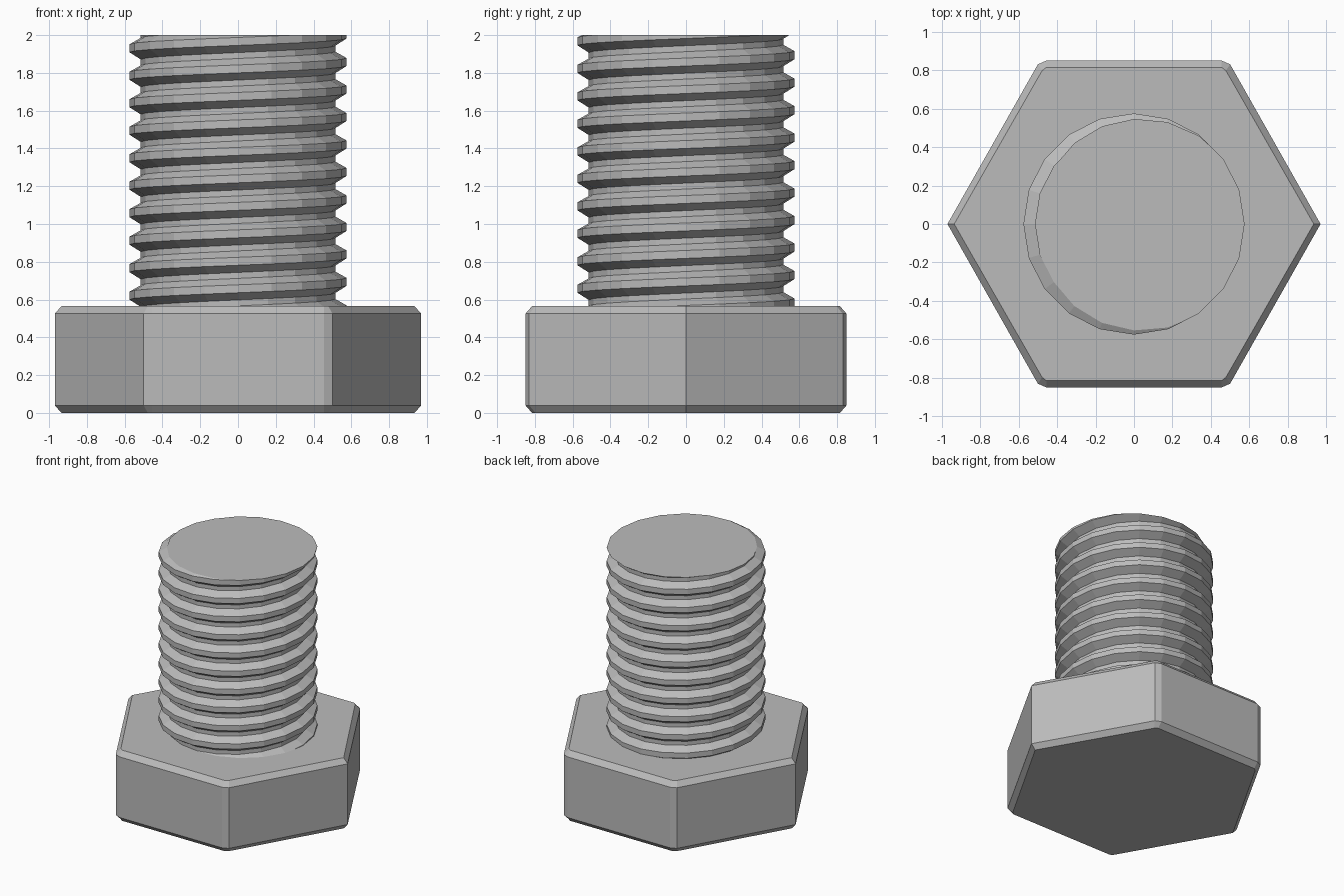
import bpy, bmesh
from math import cos, sin, tau

cube = bpy.data.objects.get("Cube")
if cube:
    bpy.data.objects.remove(cube)

steel = bpy.data.materials.new("grey_steel")
steel.use_nodes = True
GREY = (0.5, 0.5, 0.5, 1)
steel.diffuse_color = GREY
steel.node_tree.nodes["Principled BSDF"].inputs["Base Color"].default_value = GREY

HEAD_TOP, TOP = 0.565, 2.0
SEGMENTS, PITCH = 20, 0.1455


def add_object(name, bm):
    bmesh.ops.recalc_face_normals(bm, faces=bm.faces)
    mesh = bpy.data.meshes.new(name)
    bm.to_mesh(mesh)
    bm.free()
    mesh.materials.append(steel)
    obj = bpy.data.objects.new(name, mesh)
    bpy.context.collection.objects.link(obj)


# Hexagonal head with chamfered rims and small corner cuts
def hex_ring(bm, tip, corner, flat, z):
    quarter = [(tip, 0), corner, flat]
    half = quarter + [(-x, y) for x, y in reversed(quarter)]
    outline = half + [(x, -y) for x, y in reversed(half[1:-1])]
    return [bm.verts.new((x, y, z)) for x, y in outline]


outer = (0.97, (0.5, 0.83), (0.455, 0.85))
inner = (0.935, (0.478, 0.797), (0.455, 0.815))
bm = bmesh.new()
rings = [hex_ring(bm, *shape, z) for shape, z in
         ((inner, 0), (outer, 0.04), (outer, HEAD_TOP - 0.04), (inner, HEAD_TOP))]
for low, high in zip(rings, rings[1:]):
    for i in range(len(low)):
        bm.faces.new((low[i - 1], low[i], high[i], high[i - 1]))
bm.faces.new(rings[0])
bm.faces.new(rings[-1])
add_object("hex_head", bm)

# Right-handed threaded shank: one tooth profile swept along a helix
ROOT, CREST = 0.515, 0.575
tooth = ((ROOT, -0.059), (CREST, -0.021), (CREST, 0.021), (ROOT, 0.055))
bm = bmesh.new()
steps = []
for i in range(-11 * SEGMENTS, 2 * SEGMENTS + 1):
    a = tau * i / SEGMENTS
    z = TOP + 0.003 + PITCH * i / SEGMENTS
    steps.append([bm.verts.new((r * cos(a), r * sin(a), z + dz)) for r, dz in tooth])
for i in range(len(steps) - 1):
    a, b = list(steps[i]), list(steps[i + 1])
    if i + 1 + SEGMENTS < len(steps):
        a.append(steps[i + SEGMENTS][0])
        b.append(steps[i + 1 + SEGMENTS][0])
    for k in range(len(a) - 1):
        bm.faces.new((a[k], b[k], b[k + 1], a[k + 1]))

# Trim the helix flat at the tip and inside the head, then cap both ends
for z, direction in ((TOP, 1), (HEAD_TOP - 0.02, -1)):
    cut = bmesh.ops.bisect_plane(
        bm, geom=bm.verts[:] + bm.edges[:] + bm.faces[:], dist=1e-5,
        plane_co=(0, 0, z), plane_no=(0, 0, direction), clear_outer=True)
    edges = [e for e in cut["geom_cut"] if isinstance(e, bmesh.types.BMEdge)]
    bmesh.ops.contextual_create(bm, geom=edges)
add_object("threaded_shank", bm)
